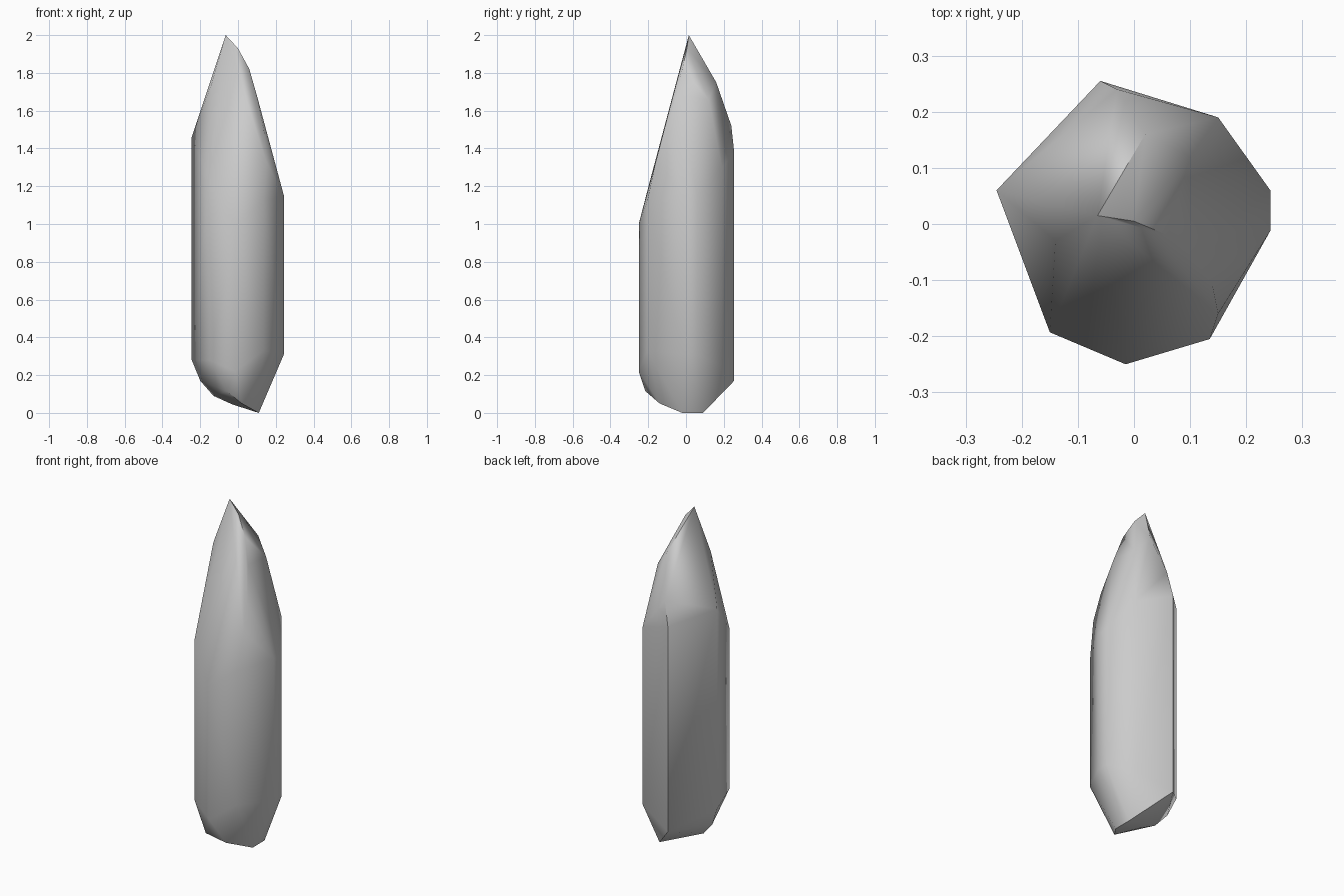
import bpy, bmesh, math

if "Cube" in bpy.data.objects:
    bpy.data.objects.remove(bpy.data.objects["Cube"])

# prism columns: x, y, bottom z, top z
columns = [
    (-0.06, 0.255, 0.17, 1.38), (0.15, 0.19, 0.25, 1.30),
    (0.243, 0.06, 0.31, 1.15), (0.243, -0.012, 0.31, 1.15),
    (0.135, -0.205, 0.33, 1.12), (-0.015, -0.25, 0.22, 1.00),
    (-0.15, -0.193, 0.28, 1.22), (-0.245, 0.06, 0.28, 1.46),
]
# slanted pointed top: tip, curved front ridge, back ridge
top = [
    (-0.065, 0.015, 2.0), (0.0, 0.005, 1.93), (0.06, -0.02, 1.82),
    (0.1, -0.05, 1.68), (0.14, -0.11, 1.48), (0.15, -0.16, 1.33),
    (-0.14, -0.03, 1.74), (-0.03, 0.24, 1.52), (0.02, 0.16, 1.75),
    (0.1, 0.12, 1.66),
]
# rounded, chipped base
base = [
    (0.11, -0.02, 0.0), (0.11, 0.09, 0.0), (-0.2, 0.04, 0.17),
    (-0.13, 0.02, 0.09), (-0.03, 0.0, 0.045), (-0.06, -0.215, 0.115),
    (0.02, -0.14, 0.05), (0.0, 0.2, 0.12),
]

# crystal: faceted hull around the points
bm = bmesh.new()
for x, y, lo, hi in columns:
    bm.verts.new((x, y, lo))
    bm.verts.new((x, y, hi))
for p in top + base:
    bm.verts.new(p)
res = bmesh.ops.convex_hull(bm, input=bm.verts[:])
bmesh.ops.delete(bm, geom=[v for v in bm.verts if not v.link_faces], context='VERTS')
bmesh.ops.dissolve_limit(bm, angle_limit=math.radians(1), verts=bm.verts[:], edges=bm.edges[:])
bmesh.ops.recalc_face_normals(bm, faces=bm.faces[:])
mesh = bpy.data.meshes.new("crystal_shard")
bm.to_mesh(mesh)
bm.free()
crystal = bpy.data.objects.new("crystal_shard", mesh)
bpy.context.collection.objects.link(crystal)
bpy.context.view_layer.objects.active = crystal
crystal.select_set(True)
bpy.ops.object.shade_smooth_by_angle(angle=math.radians(55))
